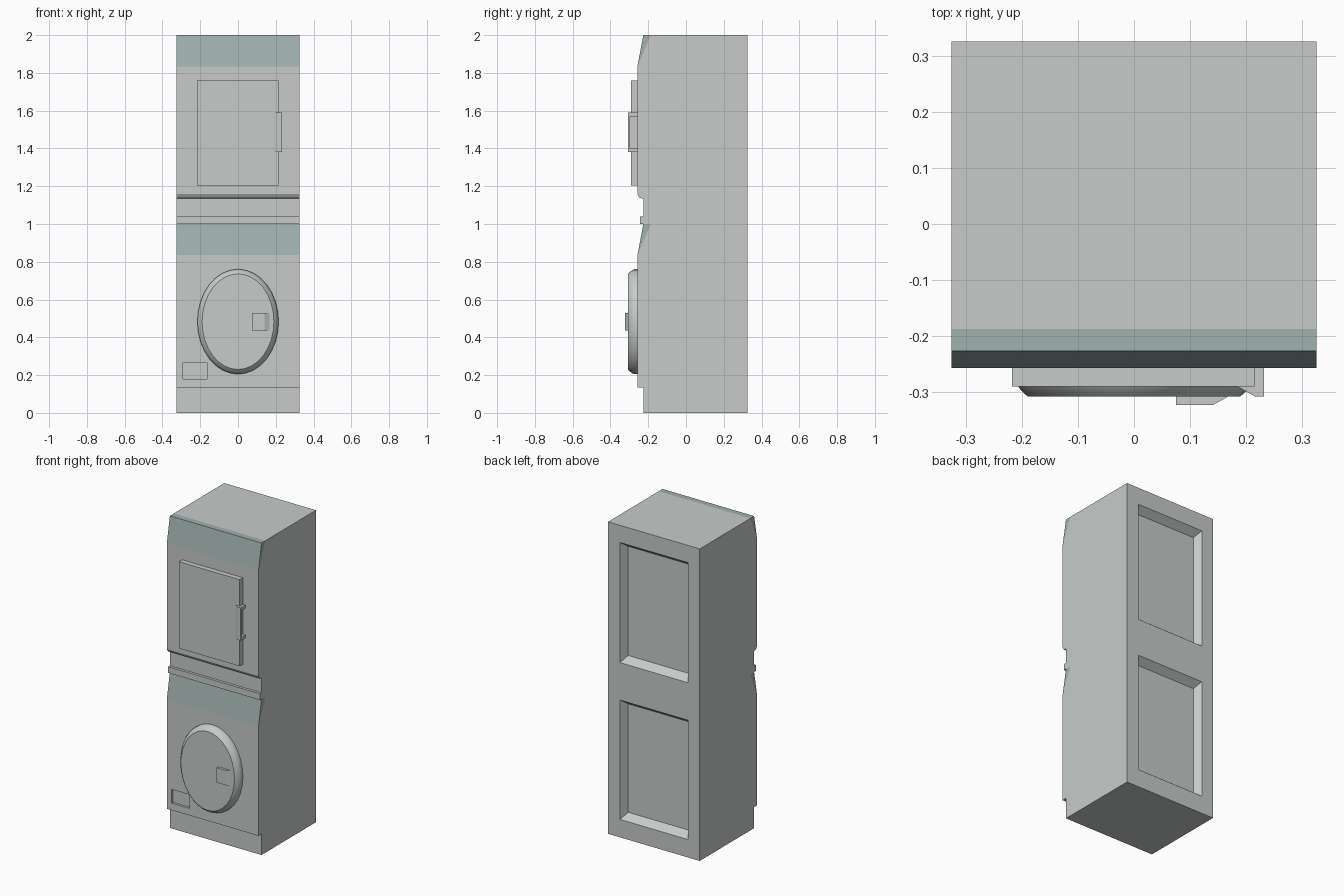
import bpy, bmesh, math

cube = bpy.data.objects.get("Cube")
if cube:
    bpy.data.objects.remove(cube, do_unlink=True)


def material(name, rgb):
    m = bpy.data.materials.new(name)
    m.use_nodes = True
    m.diffuse_color = (*rgb, 1)
    node = next(n for n in m.node_tree.nodes if n.type == 'BSDF_PRINCIPLED')
    node.inputs["Base Color"].default_value = (*rgb, 1)
    return m


grey = material("light grey", (0.57, 0.60, 0.585))
teal = material("grey teal", (0.35, 0.44, 0.43))


def loft(name, rings, mat=grey):
    """Closed solid through rings of matching points."""
    bm = bmesh.new()
    loops = [[bm.verts.new(p) for p in ring] for ring in rings]
    for a, b in zip(loops, loops[1:]):
        for i in range(len(a)):
            j = (i + 1) % len(a)
            bm.faces.new((a[i], a[j], b[j], b[i]))
    bm.faces.new(loops[0])
    bm.faces.new(loops[-1])
    bmesh.ops.recalc_face_normals(bm, faces=bm.faces)
    mesh = bpy.data.meshes.new(name)
    bm.to_mesh(mesh)
    bm.free()
    mesh.materials.append(mat)
    ob = bpy.data.objects.new(name, mesh)
    bpy.context.collection.objects.link(ob)
    return ob


def rect(y, x0, x1, z0, z1):
    return [(x0, y, z0), (x1, y, z0), (x1, y, z1), (x0, y, z1)]


def box(name, x0, x1, y0, y1, z0, z1):
    return loft(name, [rect(y0, x0, x1, z0, z1), rect(y1, x0, x1, z0, z1)])


def select_only(ob):
    bpy.ops.object.select_all(action='DESELECT')
    ob.select_set(True)
    bpy.context.view_layer.objects.active = ob


def cut(ob, cutter):
    cutter.hide_render = True
    mod = ob.modifiers.new("cut", 'BOOLEAN')
    mod.operation = 'DIFFERENCE'
    mod.solver = 'EXACT'
    mod.object = cutter
    select_only(ob)
    bpy.ops.object.modifier_apply(modifier=mod.name)
    bpy.data.objects.remove(cutter, do_unlink=True)


HALF = 0.325      # half width, also the back plane
FRONT = -0.257    # main front plane
NECK = -0.226     # set-back front plane
TILT = -0.187     # rear edge of the sloped panels

# Cabinet: side profile (y, z) run across the width
profile = [(NECK, 0), (NECK, 0.135), (FRONT, 0.135), (FRONT, 0.835),
           (TILT, 1.0), (-0.243, 1.0), (-0.243, 1.04), (NECK, 1.04),
           (NECK, 1.135), (-0.245, 1.138), (FRONT, 1.158),
           (FRONT, 1.835), (TILT, 2.0), (HALF, 2.0), (HALF, 0)]
cabinet = loft("cabinet", [[(x, y, z) for y, z in profile] for x in (-HALF, HALF)])

# Recessed back panels with sloped walls
for z0, z1 in ((0.115, 0.88), (1.12, 1.89)):
    cut(cabinet, loft("back_cutter", [
        rect(HALF + 0.046, -0.265, 0.265, z0 - 0.035, z1 + 0.035),
        rect(HALF - 0.046, -0.215, 0.215, z0 + 0.035, z1 - 0.035)]))

# Shallow filter recess in the lower front
cut(cabinet, box("filter_cutter", -0.29, -0.165, -0.3, -0.242, 0.18, 0.268))

# Sloped control panels
for name, z in (("lower_control_panel", 0.835), ("upper_control_panel", 1.835)):
    wedge = [(FRONT, z), (NECK, z + 0.165), (TILT, z + 0.165)]
    loft(name, [[(x, y, h) for y, h in wedge] for x in (-HALF, HALF)], teal)

# Upper rectangular door with hollow grip
box("upper_door", -0.217, 0.215, -0.29, FRONT, 1.205, 1.76)
grip = [(0.185, -0.29), (0.215, -0.307), (0.232, -0.307), (0.232, FRONT), (0.185, FRONT)]
handle = loft("upper_handle", [[(x, y, z) for x, y in grip] for z in (1.38, 1.59)])
cut(handle, box("grip_cutter", 0.215, 0.3, -0.297, -0.2, 1.4, 1.57))

# Lower oval door with a rounded rim
rim = [(FRONT, 0), (-0.274, 0), (-0.285, 0.005), (-0.297, 0.014), (-0.307, 0.025)]
turns = [math.tau * i / 32 for i in range(32)]
door = loft("lower_door", [[((0.215 - d) * math.cos(a), y, 0.483 + (0.278 - d) * math.sin(a))
                            for a in turns] for y, d in rim])
select_only(door)
bpy.ops.object.shade_smooth_by_angle(angle=math.radians(30))

# Lower door handle with one sloped end
tab = [(0.075, -0.305), (0.075, -0.323), (0.14, -0.323), (0.167, -0.308), (0.167, -0.305)]
loft("lower_handle", [[(x, y, z) for x, y in tab] for z in (0.435, 0.53)])
